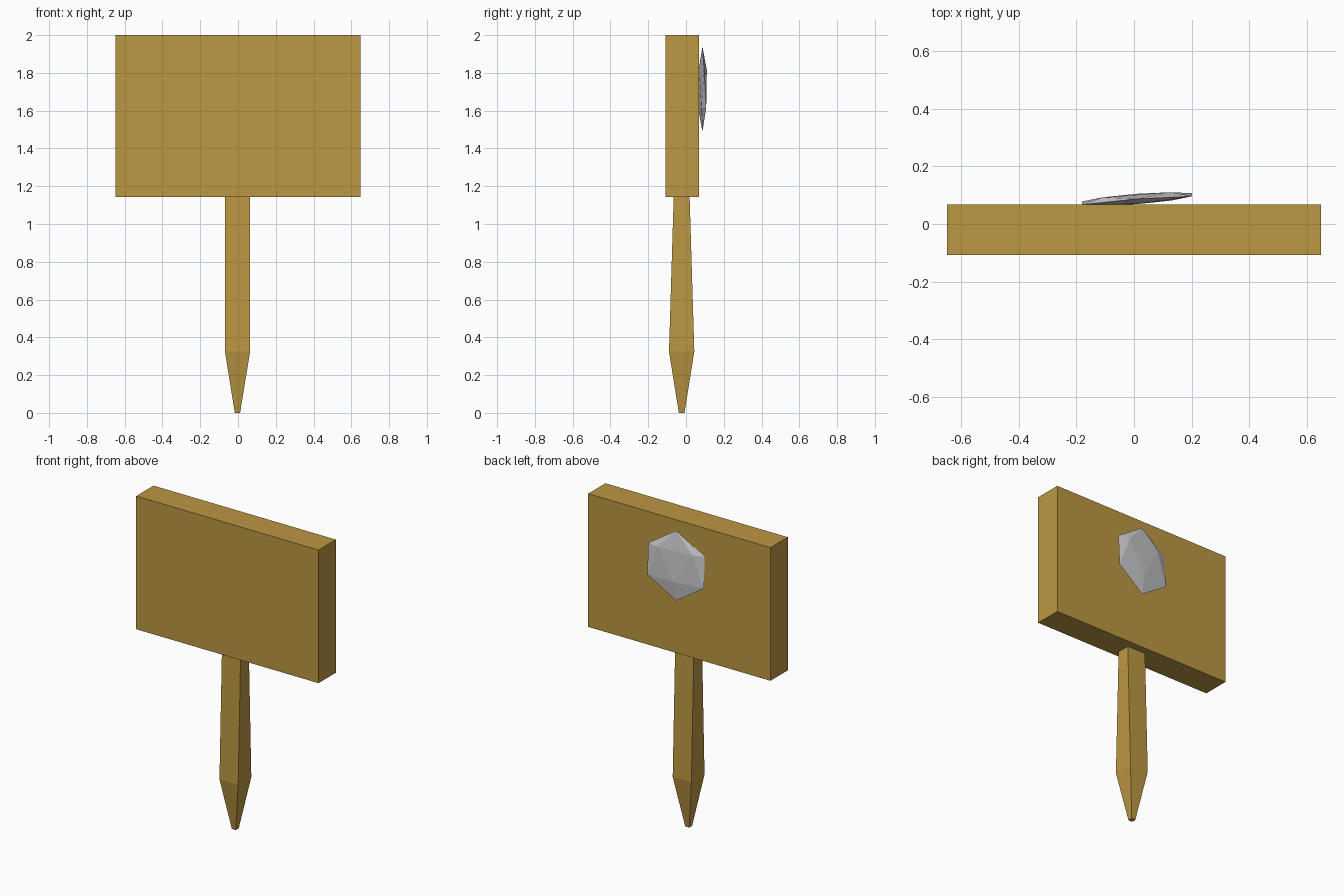
import bpy, bmesh, math
from mathutils import Matrix

if "Cube" in bpy.data.objects:
    bpy.data.objects.remove(bpy.data.objects["Cube"])


def material(name, rgb):
    m = bpy.data.materials.new(name)
    m.diffuse_color = (*rgb, 1)
    m.use_nodes = True
    m.node_tree.nodes["Principled BSDF"].inputs["Base Color"].default_value = m.diffuse_color
    return m


wood = material("wood", (0.50, 0.31, 0.055))
stone = material("grey stone", (0.61, 0.61, 0.63))


def make_object(name, bm, mat):
    bmesh.ops.recalc_face_normals(bm, faces=bm.faces)
    mesh = bpy.data.meshes.new(name)
    bm.to_mesh(mesh)
    bm.free()
    mesh.materials.append(mat)
    obj = bpy.data.objects.new(name, mesh)
    bpy.context.collection.objects.link(obj)


def loft(name, sections, mat):
    """Stack rectangles given as (z, x0, x1, y0, y1) and cap the ends."""
    bm = bmesh.new()
    rings = [[bm.verts.new(p) for p in ((x0, y0, z), (x1, y0, z), (x1, y1, z), (x0, y1, z))]
             for z, x0, x1, y0, y1 in sections]
    for a, b in zip(rings, rings[1:]):
        for i in range(4):
            j = (i + 1) % 4
            bm.faces.new((a[i], a[j], b[j], b[i]))
    bm.faces.new(rings[0][::-1])
    bm.faces.new(rings[-1])
    make_object(name, bm, mat)


# Sign board
loft("sign_board", [(1.143, -0.649, 0.649, -0.108, 0.068),
                    (2.0, -0.649, 0.649, -0.108, 0.068)], wood)

# Post with a pointed foot
loft("post", [(0.0, -0.017, 0.011, -0.038, -0.008),
              (0.325, -0.069, 0.064, -0.09, 0.044),
              (1.15, -0.069, 0.064, -0.065, 0.019)], wood)

# Flattened stone on the back of the board, slightly turned
bm = bmesh.new()
bmesh.ops.create_icosphere(bm, subdivisions=1, radius=1)
bm.transform(Matrix.Translation((0.01, 0.087, 1.715))
             @ Matrix.Rotation(0.075, 4, 'Z')
             @ Matrix.Diagonal((0.225, 0.02, 0.225, 1))
             @ Matrix.Rotation(math.radians(-18), 4, 'Z'))
make_object("stone", bm, stone)
